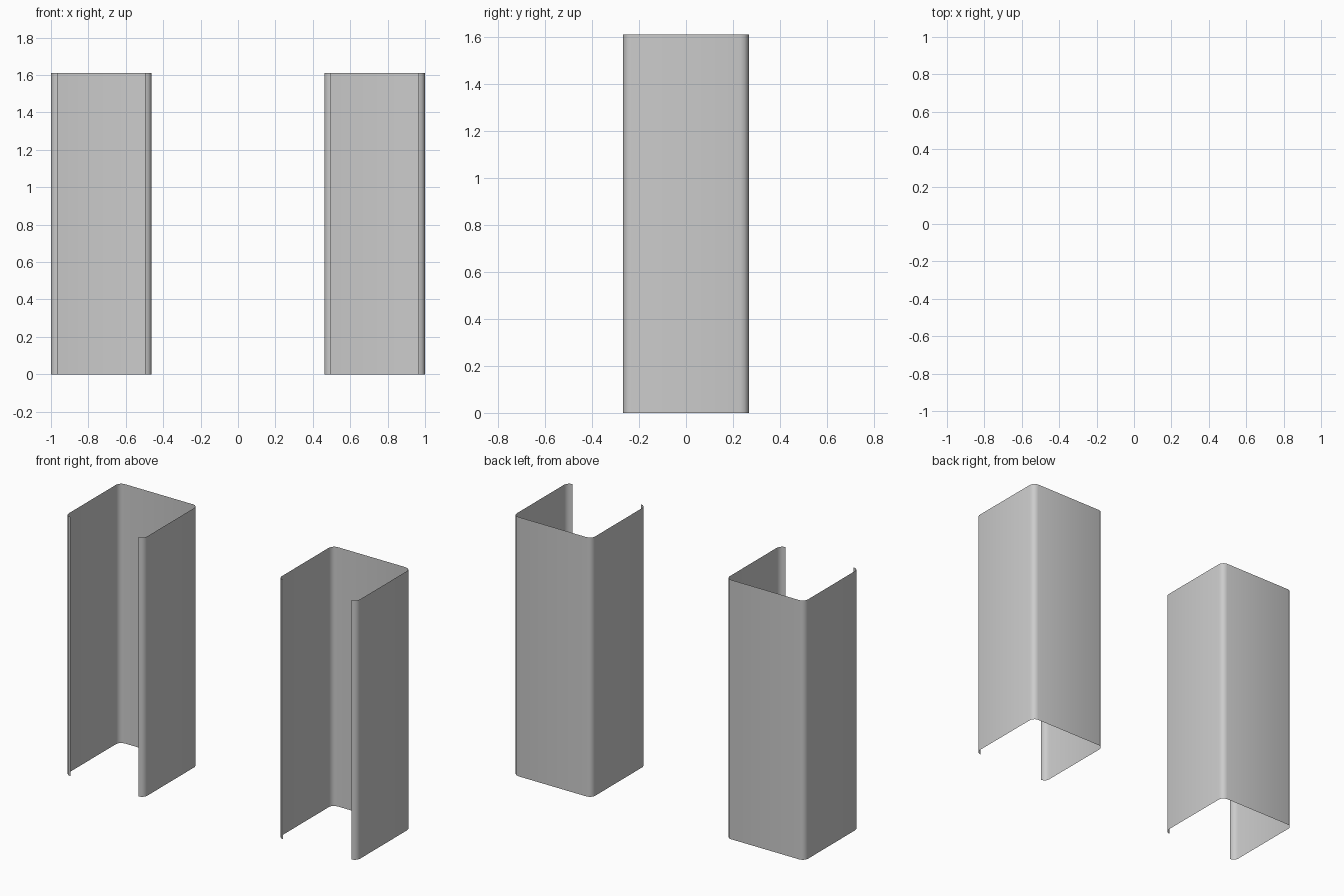
import bpy, bmesh, math

if "Cube" in bpy.data.objects:
    bpy.data.objects.remove(bpy.data.objects["Cube"])

HALF_W, HALF_D, HEIGHT = 0.269, 0.267, 1.61
RADIUS, STEPS = 0.035, 3


# Open channel outline: front right lip, round the back, to the front left lip
def channel_profile():
    corners = [(1, -1, -90), (1, 1, 0), (-1, 1, 90), (-1, -1, 180)]
    points = []
    for sx, sy, start in corners:
        cx, cy = sx * (HALF_W - RADIUS), sy * (HALF_D - RADIUS)
        for i in range(STEPS + 1):
            a = math.radians(start + 90 * i / STEPS)
            points.append((cx + RADIUS * math.cos(a), cy + RADIUS * math.sin(a)))
    return points


# Thin sheet extruded straight up from the outline
def make_channel(name, x):
    bm = bmesh.new()
    profile = channel_profile()
    low = [bm.verts.new((px, py, 0)) for px, py in profile]
    high = [bm.verts.new((px, py, HEIGHT)) for px, py in profile]
    for i in range(len(profile) - 1):
        face = bm.faces.new((low[i], low[i + 1], high[i + 1], high[i]))
        face.smooth = True
    mesh = bpy.data.meshes.new(name)
    bm.to_mesh(mesh)
    bm.free()
    obj = bpy.data.objects.new(name, mesh)
    obj.location.x = x
    bpy.context.collection.objects.link(obj)


# Pair of matching channels
for side, sign in (("left", -1), ("right", 1)):
    make_channel(side + "_channel", sign * (1 - HALF_W))
